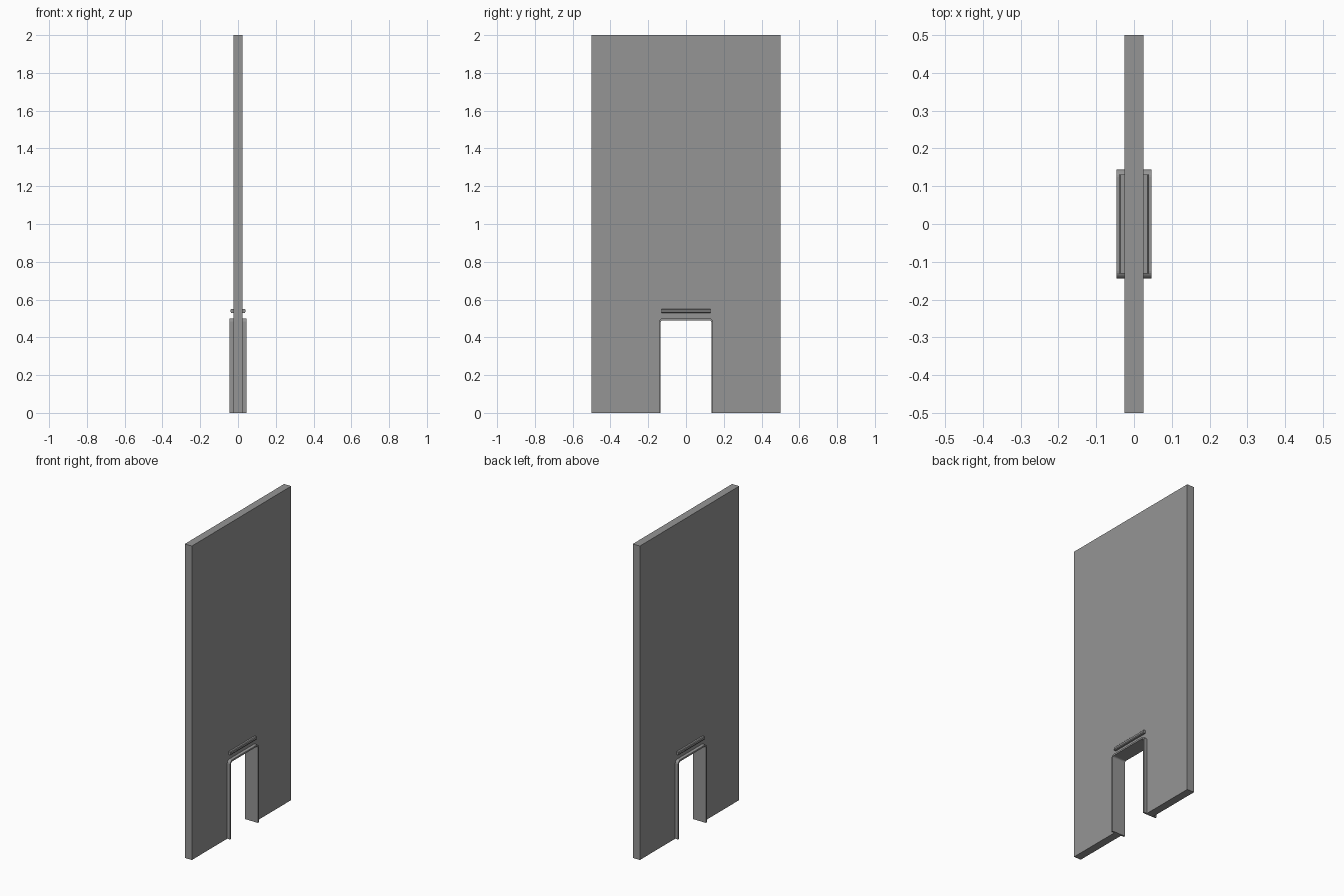
import bpy, bmesh
from math import pi, cos, sin

cube = bpy.data.objects.get("Cube")
if cube:
    bpy.data.objects.remove(cube, do_unlink=True)

grey = bpy.data.materials.new("plain grey")
grey.use_nodes = True
grey.diffuse_color = (0.3, 0.3, 0.3, 1)
grey.node_tree.nodes["Principled BSDF"].inputs["Base Color"].default_value = (0.3, 0.3, 0.3, 1)


def extrude_profile(name, points, direction):
    """Fill a closed outline and extrude it along a direction."""
    bm = bmesh.new()
    face = bm.faces.new([bm.verts.new(p) for p in points])
    grown = bmesh.ops.extrude_face_region(bm, geom=[face], use_keep_orig=True)
    moved = [g for g in grown["geom"] if isinstance(g, bmesh.types.BMVert)]
    bmesh.ops.translate(bm, verts=moved, vec=direction)
    bmesh.ops.recalc_face_normals(bm, faces=bm.faces)
    mesh = bpy.data.meshes.new(name)
    bm.to_mesh(mesh)
    bm.free()
    mesh.materials.append(grey)
    obj = bpy.data.objects.new(name, mesh)
    bpy.context.collection.objects.link(obj)
    return obj


def arch(half, top, radius, steps=5):
    """Doorway outline from -y foot to +y foot with rounded top corners."""
    right = [(half - radius + radius * cos(a), top - radius + radius * sin(a))
             for a in (pi / 2 * i / steps for i in range(steps + 1))]
    right = [(half, 0)] + right
    return [(-y, z) for y, z in right] + right[::-1]


def panel(name, outline, half_depth):
    return extrude_profile(name, [(-half_depth, y, z) for y, z in outline],
                           (2 * half_depth, 0, 0))


outer = arch(0.144, 0.5, 0.02)
inner = arch(0.134, 0.49, 0.01)

# Wall slab with the doorway cut out
panel("wall", [(-0.5, 0)] + outer + [(0.5, 0), (0.5, 2), (-0.5, 2)], 0.025)

# Thin lining projecting from both faces of the wall
panel("door_frame", outer + inner[::-1], 0.046)

# Rounded bar above the doorway on each face
for side, label in ((1, "left"), (-1, "right")):
    section = [(0.02, 0.53), (0.036, 0.53), (0.04, 0.535),
               (0.04, 0.546), (0.036, 0.55), (0.02, 0.55)]
    extrude_profile(label + "_lintel_bar",
                    [(side * x, -0.131, z) for x, z in section], (0, 0.262, 0))
